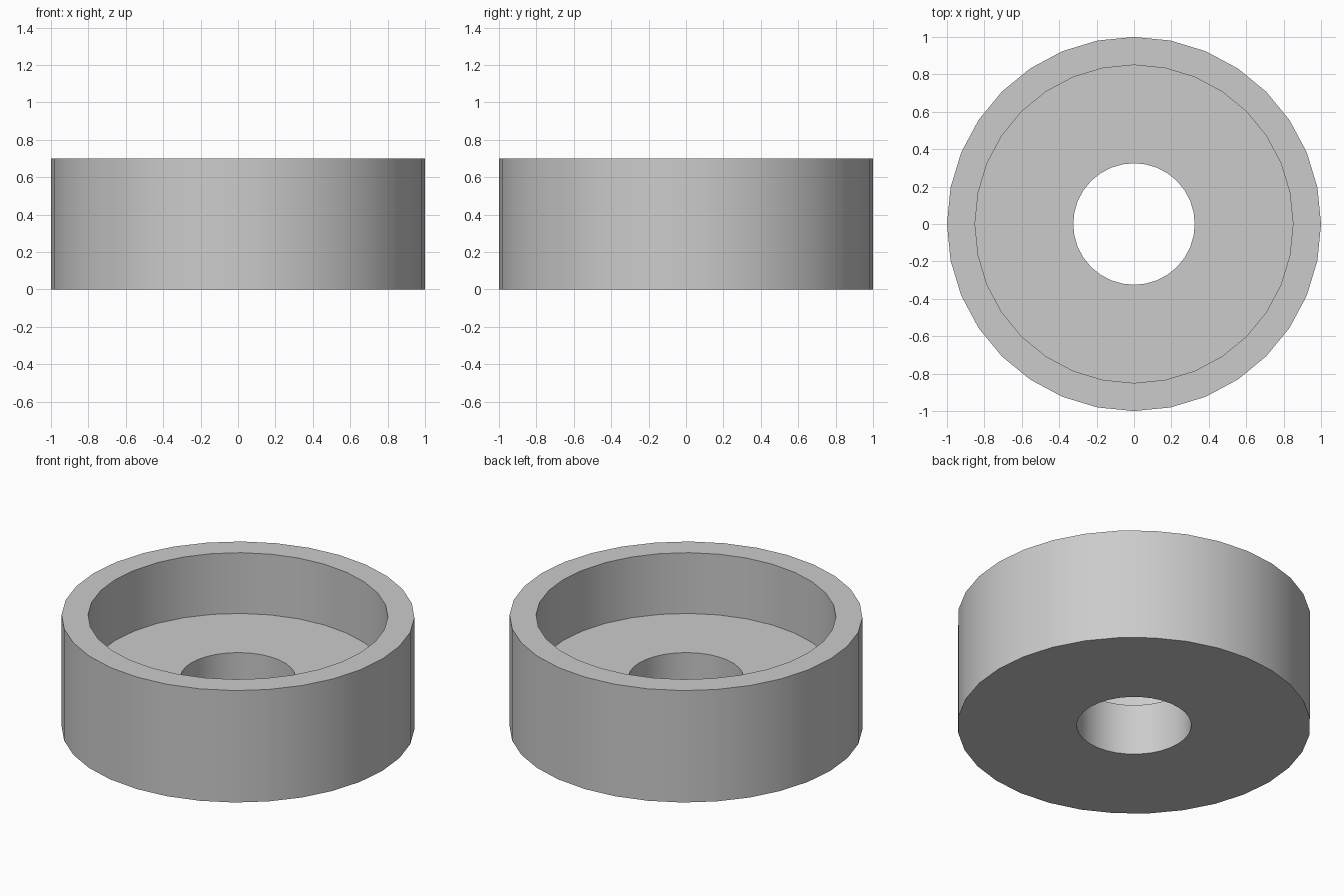
import bpy
import bmesh
from math import radians, tau

SIDES = 32
HEIGHT = 0.70
FLOOR = 0.32
OUTER, RECESS, BORE = 1.0, 0.85, 0.325

cube = bpy.data.objects.get("Cube")
if cube:
    bpy.data.objects.remove(cube, do_unlink=True)


def make_material(name, color):
    mat = bpy.data.materials.new(name)
    mat.use_nodes = True
    mat.diffuse_color = color
    mat.node_tree.nodes["Principled BSDF"].inputs["Base Color"].default_value = color
    return mat


def lathe(name, profile, material):
    """Revolve a closed (radius, height) profile around the z axis."""
    bm = bmesh.new()
    verts = [bm.verts.new((r, 0, z)) for r, z in profile]
    edges = [bm.edges.new((a, b)) for a, b in zip(verts, verts[1:] + verts[:1])]
    bmesh.ops.spin(bm, geom=verts + edges, cent=(0, 0, 0), axis=(0, 0, 1),
                   angle=tau, steps=SIDES, use_merge=False)
    bmesh.ops.remove_doubles(bm, verts=bm.verts, dist=0.0001)
    bmesh.ops.recalc_face_normals(bm, faces=bm.faces)
    mesh = bpy.data.meshes.new(name)
    bm.to_mesh(mesh)
    bm.free()
    mesh.materials.append(material)
    obj = bpy.data.objects.new(name, mesh)
    bpy.context.collection.objects.link(obj)
    return obj


# Round cup with a stepped recess and a through hole
grey = make_material("light grey", (0.6, 0.6, 0.6, 1))
cup = lathe("round_cup", [(BORE, 0), (OUTER, 0), (OUTER, HEIGHT),
                          (RECESS, HEIGHT), (RECESS, FLOOR), (BORE, FLOOR)], grey)

# Smooth round walls, sharp rims
bpy.ops.object.select_all(action="DESELECT")
cup.select_set(True)
bpy.context.view_layer.objects.active = cup
bpy.ops.object.shade_smooth_by_angle(angle=radians(30))
